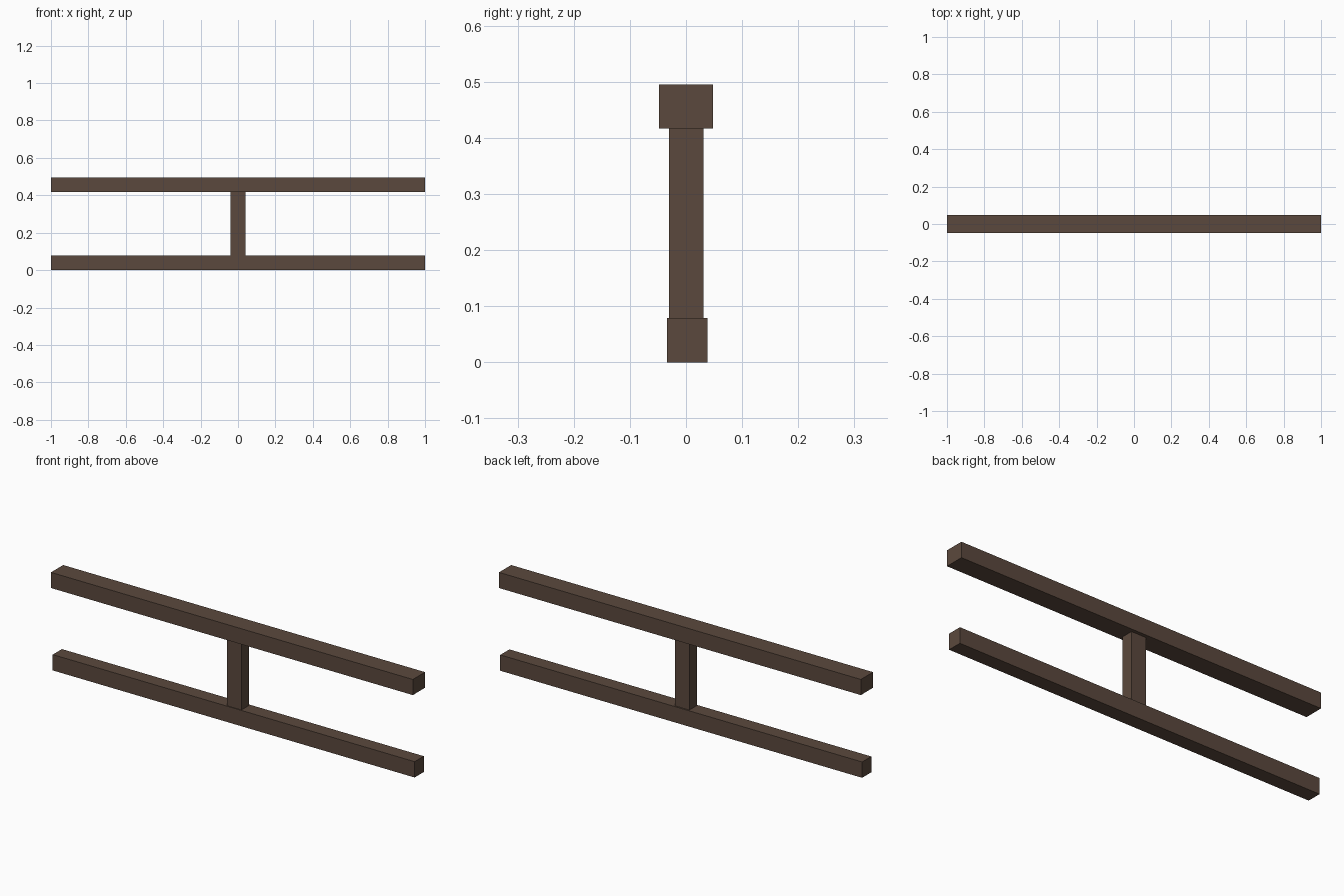
import bpy

if "Cube" in bpy.data.objects:
    bpy.data.objects.remove(bpy.data.objects["Cube"])

# single dark brown wood colour
wood = bpy.data.materials.new("dark_brown_wood")
wood.diffuse_color = (0.105, 0.066, 0.047, 1)
wood.use_nodes = True
wood.node_tree.nodes["Principled BSDF"].inputs["Base Color"].default_value = wood.diffuse_color


def box(name, x, y, z):
    """Box spanning the given (min, max) ranges."""
    spans = (x, y, z)
    bpy.ops.mesh.primitive_cube_add(size=1, location=[(a + b) / 2 for a, b in spans])
    ob = bpy.context.object
    ob.name = name
    ob.scale = [b - a for a, b in spans]
    bpy.ops.object.transform_apply(location=False, rotation=False, scale=True)
    ob.data.materials.append(wood)
    return ob


# long horizontal rails
box("top_rail", (-1, 1), (-0.048, 0.048), (0.417, 0.495))
box("bottom_rail", (-1, 1), (-0.034, 0.038), (0, 0.079))
# short upright between the rails
box("centre_post", (-0.04, 0.04), (-0.03, 0.031), (0.079, 0.417))
